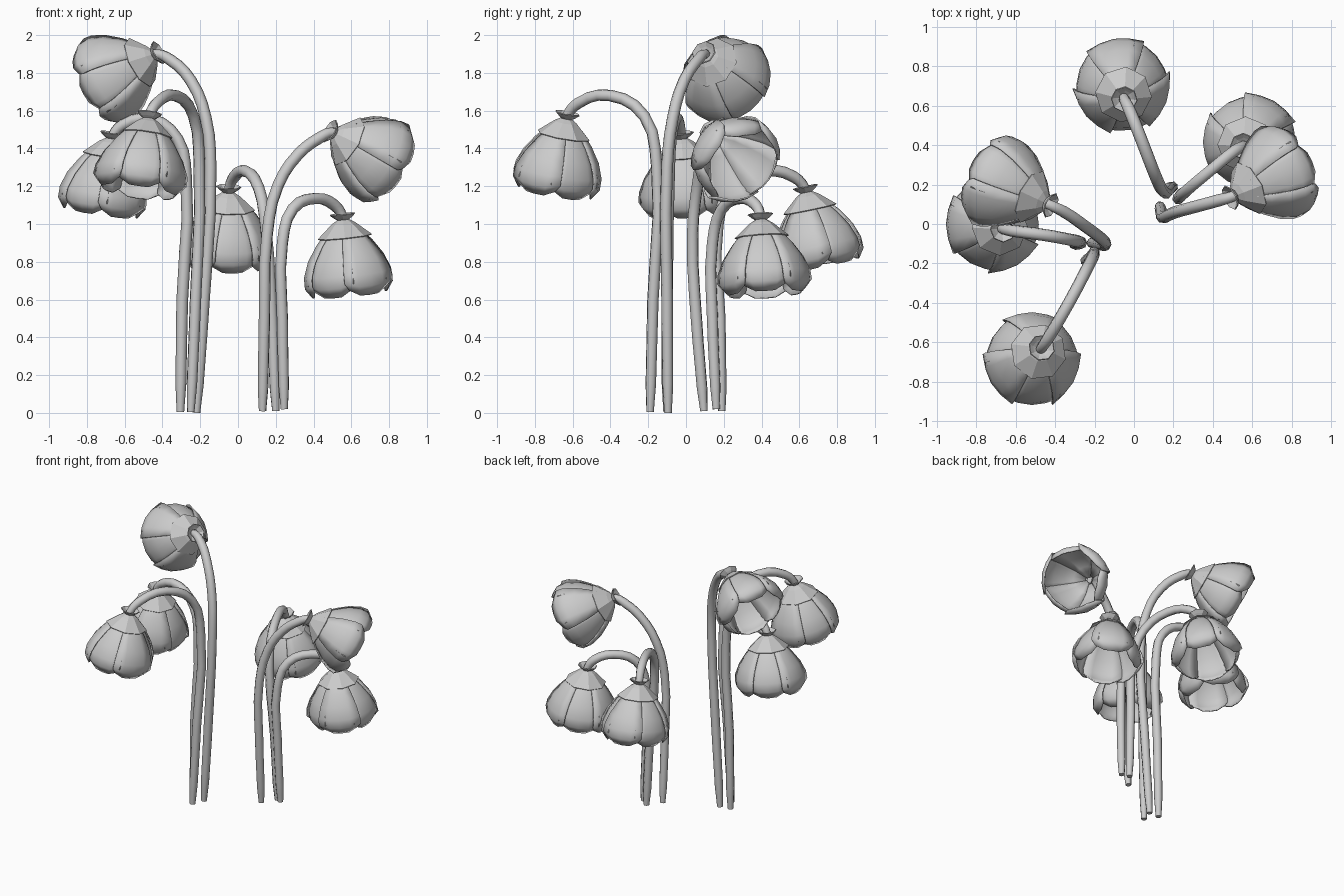
import bpy, math
from mathutils import Vector, Matrix

if "Cube" in bpy.data.objects:
    bpy.data.objects.remove(bpy.data.objects["Cube"])


def make_mesh(name, verts, faces, angle=40):
    me = bpy.data.meshes.new(name)
    me.from_pydata([tuple(v) for v in verts], [], faces)
    me.update()
    ob = bpy.data.objects.new(name, me)
    bpy.context.collection.objects.link(ob)
    for o in bpy.context.selected_objects:
        o.select_set(False)
    ob.select_set(True)
    bpy.context.view_layer.objects.active = ob
    if angle:
        bpy.ops.object.shade_smooth_by_angle(angle=math.radians(angle))
    return ob


def thicken(ob, amount):
    mod = ob.modifiers.new("thickness", 'SOLIDIFY')
    mod.thickness = amount
    mod.offset = 0


# Stem: bevelled curve, tapered at the root and toward the flower
def stem(name, pts):
    cu = bpy.data.curves.new(name, 'CURVE')
    cu.dimensions = '3D'
    cu.bevel_depth = 0.031
    cu.bevel_resolution = 2
    cu.resolution_u = 3
    cu.use_fill_caps = True
    root = Vector(pts[0]).lerp(Vector(pts[1]), 0.25)
    pts = [pts[0], root] + list(pts[1:])
    sp = cu.splines.new('BEZIER')
    sp.bezier_points.add(len(pts) - 1)
    radii = [0.65, 0.92] + [1.0] * (len(pts) - 4) + [0.85, 0.75]
    for bp, p, r in zip(sp.bezier_points, pts, radii):
        bp.co = p
        bp.radius = r
        bp.handle_left_type = bp.handle_right_type = 'AUTO'
    ob = bpy.data.objects.new(name, cu)
    bpy.context.collection.objects.link(ob)


# Petal ring: bell profile (distance along axis, radius), outer and inner petals alternate
PROFILE = [(0.04, 0.025), (0.085, 0.10), (0.14, 0.148), (0.22, 0.200),
           (0.30, 0.229), (0.36, 0.230), (0.41, 0.195)]
ACROSS = 4


def petals(name, frame, length, count=6):
    verts, faces = [], []
    rows = len(PROFILE)
    for k in range(count):
        mid = 2 * math.pi * k / count
        lift = 0.005 if k % 2 else -0.005
        start = len(verts)
        for i, (t, r) in enumerate(PROFILE):
            s = i / (rows - 1)
            half = math.radians(36 - (5 if i == rows - 1 else 0))
            for j in range(ACROSS + 1):
                u = 2 * j / ACROSS - 1
                a = mid + half * u
                rr = r + lift + 0.02 * s * s * u ** 4
                tt = t * length - 0.035 * s ** 3 * u ** 4     # rounded tip corners
                verts.append(frame @ Vector((rr * math.cos(a), rr * math.sin(a), -tt)))
        w = ACROSS + 1
        for i in range(rows - 1):
            for j in range(ACROSS):
                p = start + i * w + j
                faces.append((p, p + w, p + w + 1, p + 1))
    thicken(make_mesh(name, verts, faces), 0.008)


# Revolved low-sided ring, used for the collar and the small cup
def lathe(name, frame, prof, sides=8, thick=0.006):
    verts, faces = [], []
    for t, r in prof:
        for k in range(sides):
            a = 2 * math.pi * k / sides
            verts.append(frame @ Vector((r * math.cos(a), r * math.sin(a), -t)))
    for i in range(len(prof) - 1):
        for k in range(sides):
            n = (k + 1) % sides
            faces.append((i * sides + k, (i + 1) * sides + k, (i + 1) * sides + n, i * sides + n))
    thicken(make_mesh(name, verts, faces, angle=0), thick)


def flower(label, path, axis, roll, length=1.0):
    top = Vector(path[-1])
    axis = Vector(axis).normalized()
    rot = Vector((0, 0, -1)).rotation_difference(axis).to_matrix().to_4x4()
    frame = Matrix.Translation(top) @ rot @ Matrix.Rotation(math.radians(roll), 4, 'Z')
    stem(label + "_stem", path + [tuple(top + axis * 0.03)])
    lathe(label + "_cup", frame, [(-0.018, 0.066), (0.0, 0.045), (0.02, 0.015)])
    lathe(label + "_collar", frame, [(0.015, 0.03), (0.035, 0.062), (0.105, 0.142)])
    petals(label + "_petals", frame, length)


# Right cluster: back, side and raised flowers
flower("right_back", [(0.20, 0.19, 0.01), (0.18, 0.18, 0.5), (0.145, 0.17, 1.0), (0.11, 0.24, 1.19),
                      (0.04, 0.42, 1.28), (-0.02, 0.57, 1.25), (-0.05, 0.635, 1.18)],
       (-0.03, 0.20, -0.97), 40)
flower("right_side", [(0.245, 0.16, 0.02), (0.235, 0.14, 0.5), (0.235, 0.14, 0.9), (0.29, 0.19, 1.08),
                      (0.41, 0.29, 1.135), (0.51, 0.37, 1.1), (0.555, 0.395, 1.035)],
       (0.10, 0.06, -0.97), 0)
flower("right_raised", [(0.13, 0.095, 0.01), (0.14, 0.055, 0.5), (0.155, 0.035, 0.95), (0.21, 0.06, 1.2),
                        (0.32, 0.09, 1.37), (0.43, 0.12, 1.455), (0.50, 0.14, 1.485)],
       (0.79, 0.40, -0.46), 20, 0.96)

# Left cluster: the same arrangement turned about z, on longer stems
flower("left_front", [(-0.25, -0.19, 0.005), (-0.225, -0.175, 0.6), (-0.205, -0.155, 1.3), (-0.235, -0.22, 1.57),
                      (-0.33, -0.40, 1.68), (-0.43, -0.57, 1.64), (-0.47, -0.63, 1.57)],
       (-0.14, -0.17, -0.97), 30)
flower("left_side", [(-0.305, -0.1, 0.005), (-0.295, -0.1, 0.6), (-0.275, -0.09, 1.25), (-0.32, -0.08, 1.45),
                     (-0.46, -0.055, 1.555), (-0.61, -0.035, 1.525), (-0.665, -0.025, 1.465)],
       (-0.14, 0.07, -0.97), 0)
flower("left_raised", [(-0.22, -0.095, 0.0), (-0.18, -0.1, 0.6), (-0.145, -0.1, 1.3), (-0.17, -0.07, 1.56),
                       (-0.25, -0.01, 1.76), (-0.36, 0.065, 1.87), (-0.435, 0.10, 1.9)],
       (-0.81, 0.36, -0.43), 20, 0.96)
